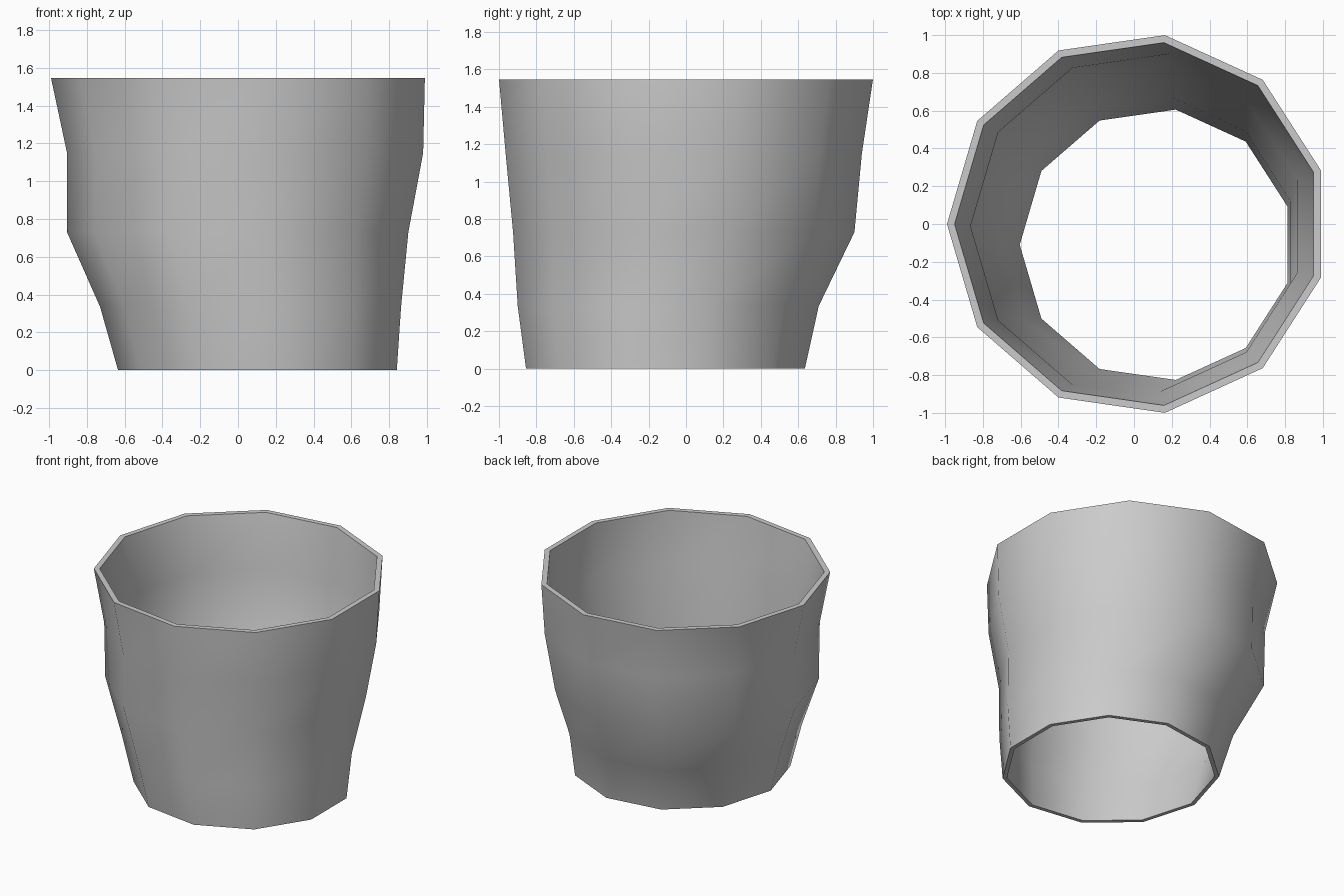
import bpy, bmesh, math

if "Cube" in bpy.data.objects:
    bpy.data.objects.remove(bpy.data.objects["Cube"])

SIDES = 11
# Rings from bottom to top: z, centre x, centre y, outer radius, wall thickness
RINGS = [
    (0.00, 0.118, -0.110, 0.753, 0.030),
    (0.335, 0.083, -0.095, 0.813, 0.038),
    (0.73, 0.017, -0.012, 0.922, 0.040),
    (1.15, 0.057, -0.012, 0.962, 0.040),
    (1.547, 0.020, 0.000, 1.010, 0.040),
]


def add_ring(bm, z, cx, cy, r):
    angles = [math.pi + 2 * math.pi * i / SIDES for i in range(SIDES)]
    return [bm.verts.new((cx + r * math.cos(a), cy + r * math.sin(a), z)) for a in angles]


# Open, uneven tube: up the outside, over the rim, down the inside
bm = bmesh.new()
loops = [add_ring(bm, z, cx, cy, r) for z, cx, cy, r, t in RINGS]
loops += [add_ring(bm, z, cx, cy, r - t) for z, cx, cy, r, t in reversed(RINGS)]
for k, low in enumerate(loops):
    high = loops[(k + 1) % len(loops)]
    for i in range(SIDES):
        j = (i + 1) % SIDES
        bm.faces.new((low[i], low[j], high[j], high[i]))
bmesh.ops.recalc_face_normals(bm, faces=bm.faces)

mesh = bpy.data.meshes.new("hollow_tube")
bm.to_mesh(mesh)
bm.free()
tube = bpy.data.objects.new("hollow_tube", mesh)
bpy.context.collection.objects.link(tube)

# Smooth walls with crisp rims
bpy.context.view_layer.objects.active = tube
tube.select_set(True)
bpy.ops.object.shade_smooth_by_angle(angle=math.radians(40))
